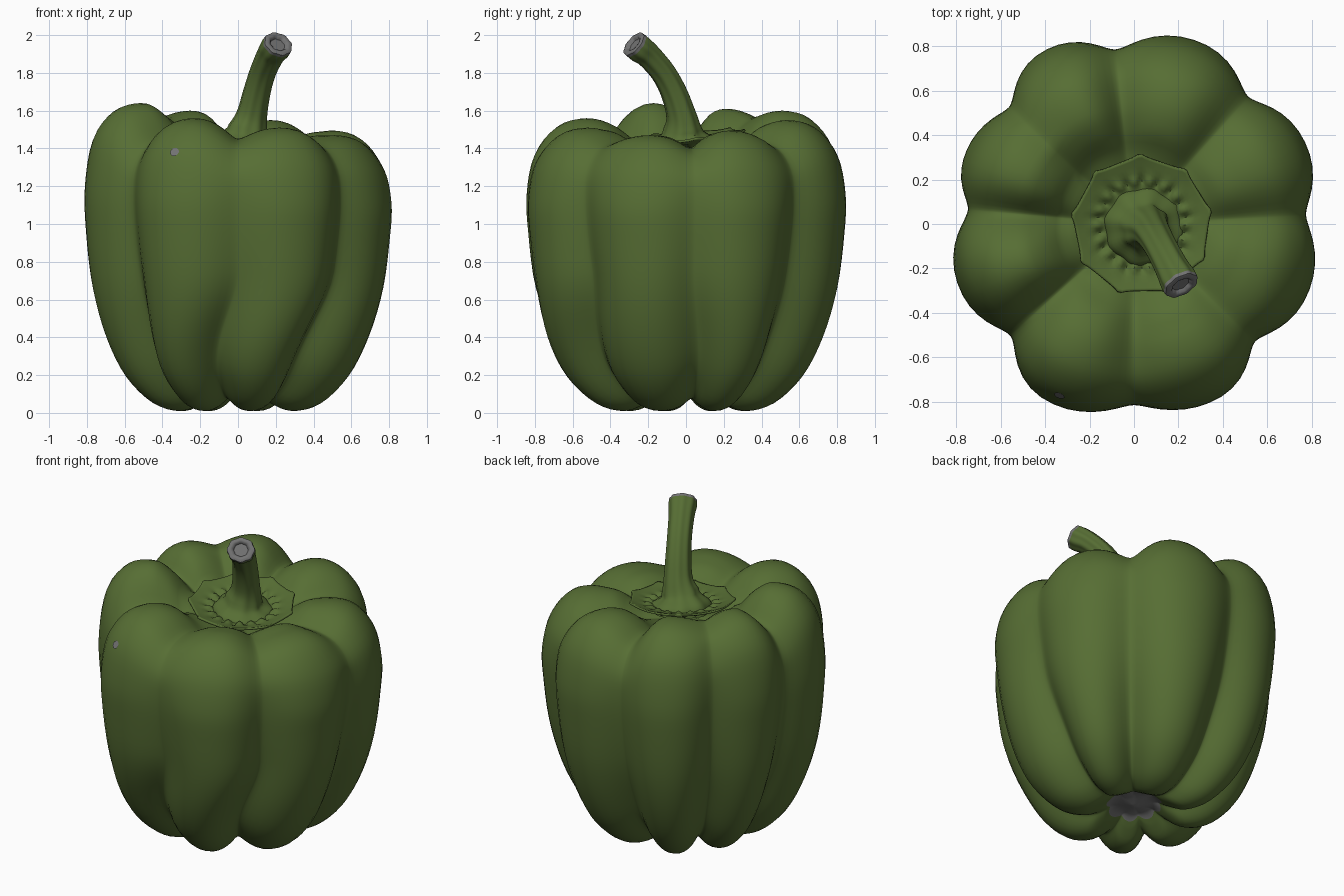
import bpy, bmesh, math
from mathutils import Vector

if "Cube" in bpy.data.objects:
    bpy.data.objects.remove(bpy.data.objects["Cube"])


def material(name, rgb):
    m = bpy.data.materials.new(name)
    m.diffuse_color = (*rgb, 1)
    m.use_nodes = True
    m.node_tree.nodes["Principled BSDF"].inputs["Base Color"].default_value = m.diffuse_color
    return m


GREEN = material("pepper green", (0.094, 0.155, 0.034))
GREY = material("dry grey", (0.17, 0.17, 0.17))


def catmull(pts, steps):
    """Smooth curve through tuples of any length."""
    out = []
    for i in range(len(pts) - 1):
        a, b, c, d = (pts[max(0, min(len(pts) - 1, i + k))] for k in (-1, 0, 1, 2))
        for s in range(steps):
            t = s / steps
            out.append(tuple(0.5 * (2 * q + (r - p) * t + (2 * p - 5 * q + 4 * r - e) * t * t
                                    + (3 * q - p - 3 * r + e) * t ** 3)
                             for p, q, r, e in zip(a, b, c, d)))
    out.append(tuple(pts[-1]))
    return out


def loft(name, rings, cap_start=False, cap_end=False, grey=lambda i: False, angle=50):
    """Skin closed rings of points; grey(i) picks the bands coloured grey."""
    bm = bmesh.new()
    vs = [[bm.verts.new(p) for p in ring] for ring in rings]
    n = len(vs[0])
    for i in range(len(vs) - 1):
        for j in range(n):
            k = (j + 1) % n
            f = bm.faces.new((vs[i][j], vs[i][k], vs[i + 1][k], vs[i + 1][j]))
            f.material_index = int(grey(i))
    if cap_start:
        bm.faces.new(vs[0][::-1]).material_index = int(grey(0))
    if cap_end:
        bm.faces.new(vs[-1]).material_index = int(grey(len(vs) - 2))
    bmesh.ops.recalc_face_normals(bm, faces=bm.faces)
    me = bpy.data.meshes.new(name)
    bm.to_mesh(me)
    bm.free()
    me.materials.append(GREEN)
    me.materials.append(GREY)
    ob = bpy.data.objects.new(name, me)
    bpy.context.collection.objects.link(ob)
    bpy.ops.object.select_all(action='DESELECT')
    ob.select_set(True)
    bpy.context.view_layer.objects.active = ob
    bpy.ops.object.shade_smooth_by_angle(angle=math.radians(angle))
    return ob


def clamp(v):
    return max(0.0, min(1.0, v))


# Body: blend a ridge profile and a groove profile around eight uneven lobes
STEPS = 4
RIDGE = catmull([(.004, .09), (.12, .11), (.21, .055), (.32, .01), (.47, .05), (.62, .19),
                 (.73, .40), (.805, .66), (.84, .95), (.845, 1.16), (.80, 1.38), (.69, 1.52),
                 (.55, 1.56), (.42, 1.525), (.30, 1.43), (.15, 1.38), (.004, 1.38)], STEPS)
GROOVE = catmull([(.004, .09), (.12, .115), (.17, .095), (.25, .075), (.36, .105), (.50, .24),
                  (.605, .44), (.695, .68), (.748, .95), (.765, 1.15), (.745, 1.29), (.66, 1.40),
                  (.53, 1.44), (.41, 1.43), (.30, 1.39), (.15, 1.37), (.004, 1.37)], STEPS)
GROOVE_ANGLES = [3, 48, 96, 137, 175, 222, 270, 316, 363]
GROOVE_TWIST = [4, 0, 0, 0, 0, -2, -12, -11, 4]     # drift of each groove near the foot
GROOVE_RADIUS = [.775, .77, .79, .77, .75, .75, .815, .76, .775]
GROOVE_TOP = [1.40, 1.43, 1.46, 1.56, 1.49, 1.45, 1.45, 1.43, 1.40]
LOBE_RADIUS = [.85, .868, .875, .82, .835, .885, .87, .84]
LOBE_TOP = [1.495, 1.55, 1.60, 1.61, 1.64, 1.56, 1.51, 1.47]
SOFT = .14


def body_point(lobe, u, row, lift=0.0):
    """u runs 0..1 from groove to groove, row indexes the profile."""
    d = 1 - abs(2 * u - 1)
    d = (math.hypot(d, SOFT) - SOFT) / (math.hypot(1, SOFT) - SOFT)
    w = 1 - (1 - d) ** 2.2
    mix = u * u * (3 - 2 * u)
    g_rad, g_top = (t[lobe] * (1 - mix) + t[lobe + 1] * mix for t in (GROOVE_RADIUS, GROOVE_TOP))
    (r1, z1), (r0, z0) = RIDGE[row], GROOVE[row]
    r0 *= g_rad / .765
    r = r0 + (r1 * LOBE_RADIUS[lobe] / .845 - r0) * w
    z = z0 + (z1 - z0) * w
    rise = (LOBE_TOP[lobe] - 1.56) * w + (g_top - 1.44) * (1 - w)
    z += rise * clamp((z - .9) / .5) * clamp((r - .25) / .25)
    k = clamp((.75 - z1) / .6)
    a0, a1 = (GROOVE_ANGLES[i] + GROOVE_TWIST[i] * k * k * (3 - 2 * k) for i in (lobe, lobe + 1))
    a = math.radians(a0 * (1 - u) + a1 * u)
    if row > 40 and r < .3:
        z -= .06 * r * math.cos(a)
    return Vector(((r + lift) * math.cos(a), (r + lift) * math.sin(a), z + lift * .4))


SEG = 18
us = [0.5 - 0.5 * math.cos(math.pi * s / SEG) for s in range(SEG)]
loft("pepper_body",
     [[body_point(l, u, row) for l in range(8) for u in us] for row in range(len(RIDGE))],
     cap_start=True, cap_end=True, grey=lambda i: i < 6, angle=80)

# Small dry blemish on the front left lobe
row = min(range(36, 48), key=lambda k: abs(body_point(5, .51, k).z - 1.38))
c = body_point(5, .51, row, .004)
du = (body_point(5, .55, row, .004) - c).normalized()
dv = (body_point(5, .51, row + 1, .004) - c).normalized()
loft("blemish", [[c + s * (du * math.cos(k * math.pi / 5) + dv * math.sin(k * math.pi / 5))
                  for k in range(10)] for s in (.008, .025)],
     cap_start=True, grey=lambda i: True)

# Calyx: nine-sided leaf collar with a ring of bumps, tilted up toward the back left
CENTRE = Vector((.035, -.005, 0))
rings = []
for f in (.3, .5, .56, .60, .64, .68, .72, .78, .88, .96, 1.0):
    ring = []
    for k in range(108):
        a = 2 * math.pi * k / 108
        part = (a - .2) % (2 * math.pi / 9) - math.pi / 9
        r = f * .31 * (1 + (.955 / math.cos(part) - 1) * f + .03 * f * abs(part / .35) ** 6)
        bump = .018 * max(0, 1 - abs(f - .65) / .1) * math.cos(a * 18)
        z = 1.42 + .04 * clamp((f - .5) / .5) + bump + .012 * f ** 6 * abs(part / .35) ** 3
        z += .09 * r * math.sin(a) - .07 * r * math.cos(a)
        ring.append(CENTRE + Vector((r * math.cos(a), r * math.sin(a), z)))
    rings.append(ring)
calyx = loft("calyx", rings)
thick = calyx.modifiers.new("thickness", 'SOLIDIFY')
thick.thickness = .012
thick.offset = 0

# Stem: ribbed tube, flared at the foot and bent toward the front right
PATH = catmull([(.04, -.01, 1.40, .18), (.042, -.012, 1.44, .165), (.05, -.016, 1.485, .108),
                (.072, -.024, 1.57, .077), (.098, -.062, 1.69, .067), (.13, -.12, 1.80, .064),
                (.17, -.197, 1.89, .067), (.197, -.247, 1.93, .074), (.214, -.277, 1.954, .072)], 4)
rings = []
for i, p in enumerate(PATH):
    a, b = Vector(PATH[max(i - 1, 0)][:3]), Vector(PATH[min(i + 1, len(PATH) - 1)][:3])
    d = (b - a).normalized()
    y = d.cross(Vector((.84, .54, 0))).normalized()
    x = y.cross(d) * (1.1 if i > 8 else 1)
    rings.append([Vector(p[:3]) + p[3] * (1 + .035 * math.cos(8 * t)) * (x * math.cos(t) + y * math.sin(t))
                  for t in (2 * math.pi * k / 56 for k in range(56))])
# Cut end of the stem with a sunken middle
end = Vector(PATH[-1][:3])
for s, depth in ((.8, .006), (.62, .002), (.52, -.012)):
    rings.append([end + (v - end) * s + d * depth for v in rings[len(PATH) - 1]])
loft("stem", rings, cap_end=True, grey=lambda i: i >= len(PATH) - 3)
